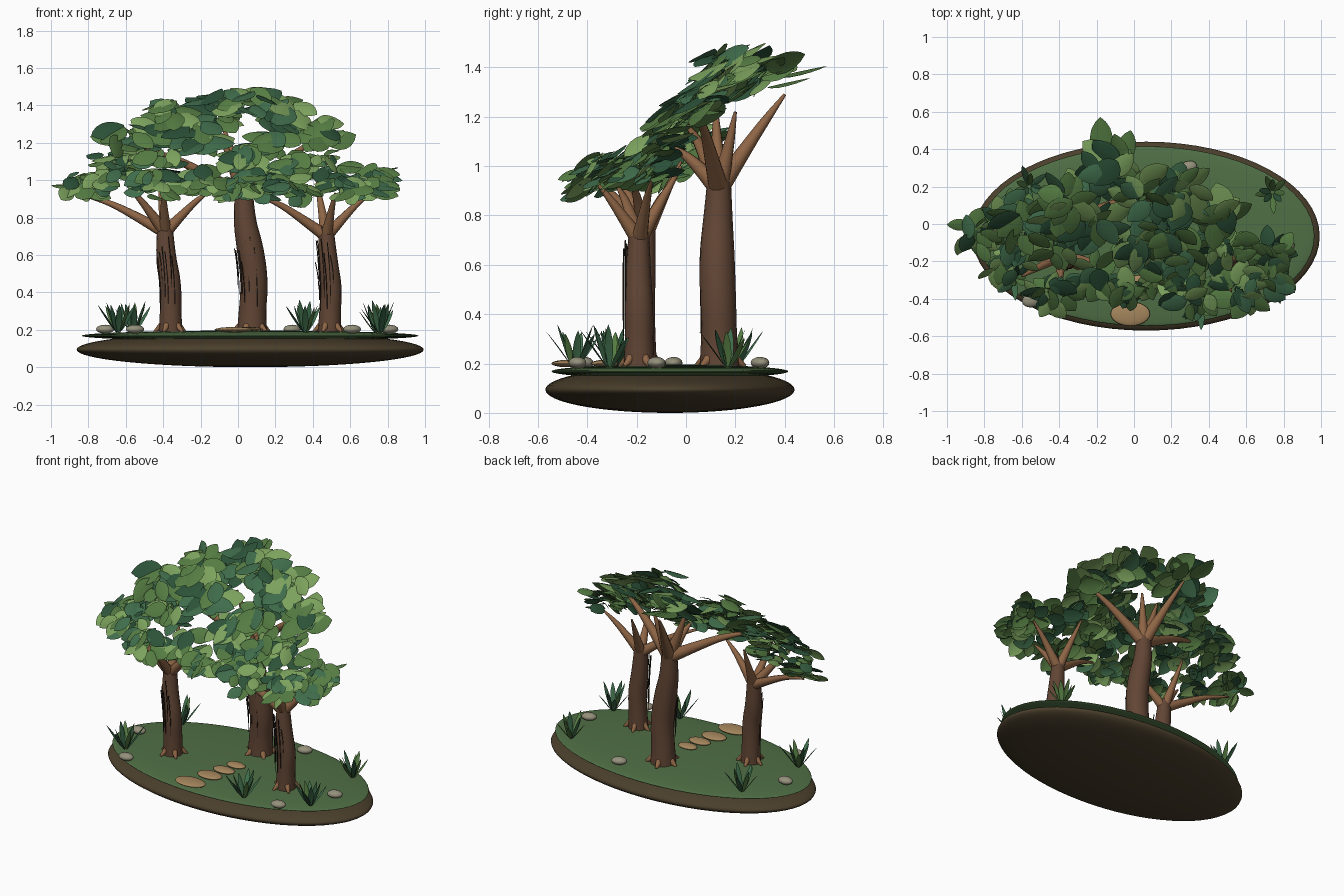
import bpy, bmesh, math, random
from mathutils import Vector as V

if "Cube" in bpy.data.objects:
    bpy.data.objects.remove(bpy.data.objects["Cube"])

random.seed(11)
R = random.uniform


def mat(name, r, g, b):
    m = bpy.data.materials.new(name)
    m.diffuse_color = (r, g, b, 1)
    m.use_nodes = True
    m.node_tree.nodes["Principled BSDF"].inputs["Base Color"].default_value = m.diffuse_color
    return m


SOIL = mat("soil", .07, .05, .025)
GRASS = mat("grass", .08, .16, .06)
BARK = mat("bark", .12, .06, .035)
BRANCH = mat("branch_bark", .27, .13, .06)
VINE = mat("vine", .03, .022, .015)
STONE = mat("stone", .30, .28, .20)
PATH = mat("path", .38, .24, .11)
LEAVES = [mat("leaf_dark", .025, .085, .04), mat("leaf_mid", .09, .2, .055),
          mat("leaf_light", .2, .36, .11), mat("leaf_cool", .05, .15, .07)]


def ellipsoid(name, loc, size, m, seg=24, rot=0):
    bpy.ops.mesh.primitive_uv_sphere_add(segments=seg, ring_count=seg // 2, location=loc,
                                         rotation=(0, 0, rot))
    o = bpy.context.object
    o.name, o.scale = name, size
    o.data.materials.append(m)
    bpy.ops.object.shade_smooth()


def tubes(name, paths, m, sides=3):
    """Each path is a list of (x, y, z, radius); all become one mesh."""
    cu = bpy.data.curves.new(name, 'CURVE')
    cu.dimensions = '3D'
    cu.bevel_depth, cu.bevel_resolution = 1, sides
    cu.resolution_u, cu.use_fill_caps = 5, True
    for path in paths:
        s = cu.splines.new('NURBS')
        s.points.add(len(path) - 1)
        for p, (x, y, z, r) in zip(s.points, path):
            p.co, p.radius = (x, y, z, 1), r
        s.order_u, s.use_endpoint_u = min(3, len(path)), True
    o = bpy.data.objects.new(name, cu)
    bpy.context.collection.objects.link(o)
    bpy.ops.object.select_all(action='DESELECT')
    o.select_set(True)
    bpy.context.view_layer.objects.active = o
    bpy.ops.object.convert(target='MESH')
    o = bpy.context.object
    o.data.materials.clear()
    o.data.materials.append(m)
    bpy.ops.object.shade_smooth_by_angle(angle=math.radians(50))


def leaf(bm, base, d, n, length, width, bend, mi):
    """Pointed leaf folded along its midrib and bent away from n."""
    d = d.normalized()
    n = (n - d * n.dot(d)).normalized()
    s = d.cross(n)
    rows = []
    for t, w in ((0, .1), (.12, .6), (.3, .95), (.5, 1), (.7, .83), (.87, .48), (1, .02)):
        c = base + d * length * t - n * bend * length * t * t
        e = -n * width * w * .25
        rows.append([bm.verts.new(p) for p in (c - s * width * w + e, c, c + s * width * w + e)])
    for a, b in zip(rows, rows[1:]):
        for i in (0, 1):
            f = bm.faces.new((a[i], a[i + 1], b[i + 1], b[i]))
            f.material_index, f.smooth = mi, True


def leaf_object(name, bm):
    me = bpy.data.meshes.new(name)
    bm.to_mesh(me)
    bm.free()
    for m in LEAVES:
        me.materials.append(m)
    bpy.context.collection.objects.link(bpy.data.objects.new(name, me))


def canopy(name, clumps, count, size, extra=()):
    bm = bmesh.new()
    for x, y, z, r in clumps:
        made = 0
        while made < count:
            u = V((R(-1, 1), R(-1, 1), R(-1, 1)))
            if u.length > 1:
                continue
            # clump rising towards the back
            p = V((x + u.x * r, y + u.y * r * .85, z + u.z * r * .52 + u.y * r * .25))
            a = math.atan2(u.y, u.x) + R(-.8, .8)
            d = V((math.cos(a), math.sin(a), .42 * math.sin(a) + R(-.25, .15)))
            n = V((random.gauss(0, .35), -.65 + random.gauss(0, .3), .8))
            L = R(*size)
            p -= d * L * .4
            tip = p + d.normalized() * L
            if tip.x < -.97 or tip.x > .88 or tip.y < -.52 or tip.y > .5 or tip.z > 1.52:
                p = V((x, y, z)) - d * L * .3
            leaf(bm, p, d, n, L, L * R(.29, .37), R(.05, .25), random.choice((0, 1, 1, 2, 3)))
            made += 1
    for base, d, L in extra:
        leaf(bm, V(base), V(d), V((0, -.35, .95)), L, L * .28, .03, 1)
    leaf_object(name, bm)


# ground: soil mound and grass disc
ellipsoid("soil_base", (.065, -.065, .094), (.928, .505, .094), SOIL, 64)
ellipsoid("grass_top", (.065, -.065, .168), (.9, .48, .028), GRASS, 64)

# trees: trunk path, branch fork and ends, root reach
trees = {
    "center_tree": dict(
        trunk=[(.075, .135, .17, .082), (.075, .135, .28, .072), (.09, .13, .45, .073),
               (.065, .125, .64, .072), (.03, .13, .8, .058), (.032, .135, .97, .046)],
        fork=(.033, .133, .91), r=.042, root=.108,
        ends=[(-.09, .12, 1.25), (-.08, .40, 1.29), (.42, .05, 1.22), (-.5, .0, 1.17),
              (.1, .2, 1.22), (0, -.06, 1.08)]),
    "left_tree": dict(
        trunk=[(-.36, -.18, .17, .064), (-.36, -.18, .27, .057), (-.36, -.185, .45, .058),
               (-.39, -.175, .6, .054), (-.39, -.165, .77, .04)],
        fork=(-.389, -.167, .72), r=.034, root=.09,
        ends=[(-.84, -.06, .92), (-.6, -.28, .98), (-.4, -.36, .95), (-.14, -.22, .95),
              (-.42, -.02, 1.02)]),
    "right_tree": dict(
        trunk=[(.49, -.19, .17, .064), (.49, -.19, .27, .057), (.5, -.19, .42, .058),
               (.48, -.195, .56, .053), (.47, -.19, .75, .04)],
        fork=(.472, -.19, .70), r=.034, root=.09,
        ends=[(.1, -.28, .92), (.52, -.36, .93), (.72, -.14, .94), (.42, -.02, 1.0)]),
}
for name, t in trees.items():
    tubes(name + "_trunk", [t["trunk"]], BARK, 6)
    f, r = V(t["fork"]), t["r"]
    paths = []
    for e in t["ends"]:
        e = V(e)
        flat = (e - f).xy.length / (e - f).length       # flat branches bow upwards
        m = f.lerp(e, .45) + V((0, 0, .06 * (flat - .5)))
        q = f.lerp(e, .75) + V((0, 0, .06 * (flat - .5)))
        paths.append([(*f, r), (*m, r * .62), (*q, r * .42), (*e, r * .15)])
    tubes(name + "_branches", paths, BRANCH)
    # root flare
    bx, by = t["trunk"][0][:2]
    k, roots = t["root"], []
    for i in range(5):
        a = i * math.tau / 5 + .5
        c, s = math.cos(a), math.sin(a)
        roots.append([(bx + c * k * q, by + s * k * q, z, k * w)
                      for q, z, w in ((.4, .24, .2), (.7, .205, .2), (1, .19, .06))])
    tubes(name + "_roots", roots, BRANCH)
    # aerial roots hanging down the front of the trunk
    vines = []
    for i in range(7):
        a = math.radians(190 + i * 17)
        q = t["trunk"][1][3] * R(1.0, 1.15)
        x, y = bx + math.cos(a) * q, by + math.sin(a) * q
        top, low = R(.55, .7), R(.3, .45)
        vines.append([(x - .018, y, top, .003), (x, y, (top + low) / 2, .003),
                      (x, y, low, .002)])
    tubes(name + "_vines", vines, VINE, 1)

# leaf canopies: clump centre and radius
canopy("center_tree_leaves",
       [(-.55, .0, 1.24, .15), (-.36, .1, 1.35, .14), (-.12, .28, 1.39, .14),
        (.06, .15, 1.43, .14), (.25, .16, 1.37, .14), (.46, .05, 1.26, .13),
        (-.22, .0, 1.25, .14), (.2, -.02, 1.23, .13), (.02, -.1, 1.12, .12)], 22, (.13, .2),
       [((-.17, .36, 1.36), (-.05, 1, .25), .216), ((-.06, .33, 1.32), (.25, 1, .25), .18)])
canopy("left_tree_leaves",
       [(-.84, -.06, .98, .11), (-.68, -.2, 1.02, .14), (-.44, -.36, .98, .13),
        (-.2, -.28, 1.0, .13), (-.43, -.12, 1.11, .14), (-.67, .02, 1.1, .13),
        (-.04, -.36, .97, .08)], 23, (.1, .16),
       [((-.88, -.01, .975), (-1, .05, 0), .12)])
canopy("right_tree_leaves",
       [(.75, -.15, 1.01, .13), (.57, -.37, .97, .12), (.3, -.38, .96, .13),
        (.13, -.27, .99, .12), (.5, -.14, 1.09, .14), (.3, -.15, 1.09, .12),
        (.72, -.3, .97, .09)], 23, (.1, .16))

# spiky ground plants
for i, (x, y) in enumerate([(-.64, -.29), (-.56, .2), (.36, -.45), (.76, -.31), (.74, .17)]):
    bm = bmesh.new()
    for j in range(9):
        a = j * math.tau / 9 + R(-.2, .2)
        rad = V((math.cos(a), math.sin(a), 0))
        lean = .62 if j % 2 else .3
        leaf(bm, V((x, y, .185)) + rad * .01, rad * lean + V((0, 0, 1)), -rad,
             R(.14, .19), .017, .08, random.choice((0, 3, 1)))
    leaf_object("ground_plant_%d" % (i + 1), bm)

# pebbles
for i, (x, y) in enumerate([(-.71, -.05), (-.55, -.41), (.61, -.44), (.81, -.12), (.29, .3)]):
    ellipsoid("pebble_%d" % (i + 1), (x, y, .203), (.049, .036, .024), STONE, 16, .1 * i)

# stepping stones leading to the center tree
for i, (x, y, a, b) in enumerate([(-.02, -.48, .105, .065), (.02, -.33, .085, .055),
                                  (.05, -.22, .075, .045), (.07, -.12, .065, .04)]):
    ellipsoid("stepping_stone_%d" % (i + 1), (x, y, .2), (a, b, .015), PATH, 24)
